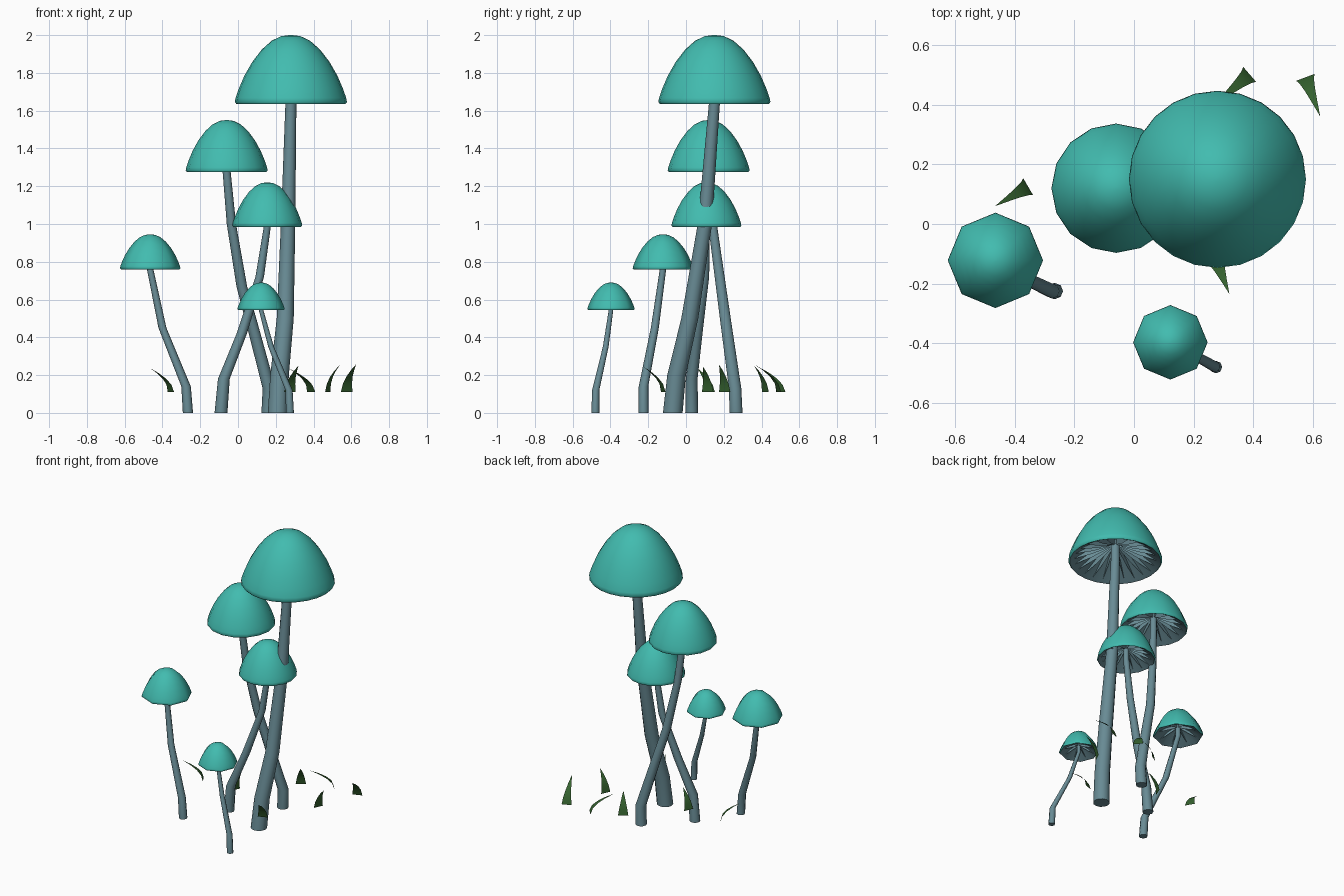
import bpy, bmesh, math
from mathutils import Vector

if "Cube" in bpy.data.objects:
    bpy.data.objects.remove(bpy.data.objects["Cube"], do_unlink=True)


def material(name, rgb):
    m = bpy.data.materials.new(name)
    m.use_nodes = True
    m.diffuse_color = (*rgb, 1)
    m.node_tree.nodes["Principled BSDF"].inputs["Base Color"].default_value = (*rgb, 1)
    return m


TEAL = material("cap teal", (0.054, 0.50, 0.43))
GREY = material("stem blue grey", (0.14, 0.26, 0.30))
GREEN = material("grass green", (0.035, 0.12, 0.028))


def finish(name, bm, mats, smooth=True, recalc=True):
    if recalc:
        bmesh.ops.recalc_face_normals(bm, faces=bm.faces)
    mesh = bpy.data.meshes.new(name)
    bm.to_mesh(mesh)
    bm.free()
    for m in mats:
        mesh.materials.append(m)
    ob = bpy.data.objects.new(name, mesh)
    bpy.context.collection.objects.link(ob)
    if smooth:
        bpy.ops.object.select_all(action='DESELECT')
        ob.select_set(True)
        bpy.context.view_layer.objects.active = ob
        bpy.ops.object.shade_smooth_by_angle(angle=math.radians(60))
    return ob


def loft(bm, rings, sides, first_grey=None):
    """Join horizontal rings (x, y, z, radius) and close both ends."""
    loops = []
    for x, y, z, r in rings:
        loops.append([bm.verts.new((x + r * math.cos(math.tau * i / sides),
                                    y + r * math.sin(math.tau * i / sides), z))
                      for i in range(sides)])
    for k in range(len(loops) - 1):
        for i in range(sides):
            j = (i + 1) % sides
            f = bm.faces.new((loops[k][i], loops[k][j], loops[k + 1][j], loops[k + 1][i]))
            f.material_index = int(first_grey is not None and k >= first_grey)
    bm.faces.new(loops[0])
    f = bm.faces.new(loops[-1])
    f.material_index = int(first_grey is not None)


# Cap profile as (radius, height) fractions: crown, lip, then hollow underside
PROFILE = [(0.03, 1), (0.17, 0.985), (0.34, 0.92), (0.52, 0.79), (0.69, 0.61), (0.83, 0.41),
           (0.93, 0.22), (0.985, 0.09), (1, 0.03), (0.97, 0), (0.92, 0.02), (0.5, 0.26), (0.1, 0.4)]
LIP = 9


def cap(name, x, y, rim, top, radius, sides):
    h = top - rim
    bm = bmesh.new()
    loft(bm, [(x, y, rim + t * h, r * radius) for r, t in PROFILE], sides, LIP)
    finish(name + "_cap", bm, [TEAL, GREY])

    # Radial gills hanging under the cap
    bm = bmesh.new()
    for i in range(sides):
        a = math.tau * (i + 0.5) / sides
        pts = [(0.9, 0.03), (0.5, 0.27), (0.08, 0.42), (0.08, 0.3), (0.5, 0.14)]
        bm.faces.new([bm.verts.new((x + r * radius * math.cos(a),
                                    y + r * radius * math.sin(a), rim + t * h))
                      for r, t in pts])
    finish(name + "_gills", bm, [GREY], smooth=False, recalc=False)


def stem(name, path, r0, r1, sides):
    top = path[-1][2]
    bm = bmesh.new()
    loft(bm, [(x, y, z, r0 + (r1 - r0) * z / top) for x, y, z in path], sides)
    finish(name + "_stem", bm, [GREY])


# Mushrooms: cap placement, sides, stem radii and stem path up to the rim
MUSHROOMS = {
    "tallest": ((0.28, 0.15, 1.635, 2.0, 0.297), 24, (0.052, 0.027), 12,
                [(0.21, -0.07, 0), (0.22, -0.05, 0.2), (0.25, 0.02, 0.5), (0.265, 0.1, 1.0)]),
    "tall": ((-0.06, 0.12, 1.275, 1.55, 0.217), 16, (0.036, 0.02), 10,
             [(0.16, 0.265, 0), (0.165, 0.26, 0.13), (0.08, 0.215, 0.45),
              (0.02, 0.185, 0.67), (-0.035, 0.14, 1.0)]),
    "middle": ((0.155, 0.108, 0.985, 1.22, 0.185), 16, (0.034, 0.017), 8,
               [(-0.09, 0.03, 0), (-0.075, 0.03, 0.18), (0.02, 0.06, 0.42), (0.115, 0.1, 0.72)]),
    "short": ((-0.465, -0.122, 0.76, 0.945, 0.16), 8, (0.027, 0.016), 8,
              [(-0.265, -0.225, 0), (-0.275, -0.225, 0.14), (-0.4, -0.165, 0.45)]),
    "smallest": ((0.122, -0.397, 0.545, 0.69, 0.125), 8, (0.021, 0.011), 8,
                 [(0.275, -0.48, 0), (0.27, -0.478, 0.12), (0.175, -0.425, 0.35)]),
}
for name, (c, cap_sides, radii, stem_sides, path) in MUSHROOMS.items():
    x, y, rim, top, radius = c
    cap(name, x, y, rim, top, radius, cap_sides)
    stem(name, path + [(x, y, rim), (x, y, rim + 0.41 * (top - rim))], *radii, stem_sides)


# Curved grass blades: base point, tip point and tip height
def blade(name, base, tip, tip_z, width=0.066, floor=0.11, steps=4):
    b, t = Vector(base), Vector(tip)
    lean = t - b
    side = Vector((-lean.y, lean.x)).normalized() * width / 2
    bm = bmesh.new()
    rows = []
    for i in range(steps):
        u = i / steps
        p = b + lean * u ** 1.7
        z = floor + (tip_z - floor) * u ** 0.85
        w = side * (1 - u) ** 0.9
        rows.append([bm.verts.new((*(p + s * w), z)) for s in (-1, 1)])
    end = bm.verts.new((*t, tip_z))
    for lo, hi in zip(rows, rows[1:]):
        bm.faces.new((lo[0], lo[1], hi[1], hi[0]))
    bm.faces.new((rows[-1][0], rows[-1][1], end))
    finish(name, bm, [GREEN], recalc=False)


BLADES = [((-0.355, 0.125), (-0.466, 0.06), 0.237), ((-0.1, 0.115), (-0.04, 0.09), 0.245),
          ((0.19, 0.42), (0.23, 0.36), 0.25), ((0.275, -0.12), (0.32, -0.235), 0.25),
          ((0.388, 0.502), (0.27, 0.4), 0.235), ((0.475, 0.205), (0.54, 0.175), 0.255),
          ((0.575, 0.492), (0.625, 0.36), 0.257)]
for i, (base, tip, z) in enumerate(BLADES):
    blade(f"grass_blade_{i + 1}", base, tip, z)
